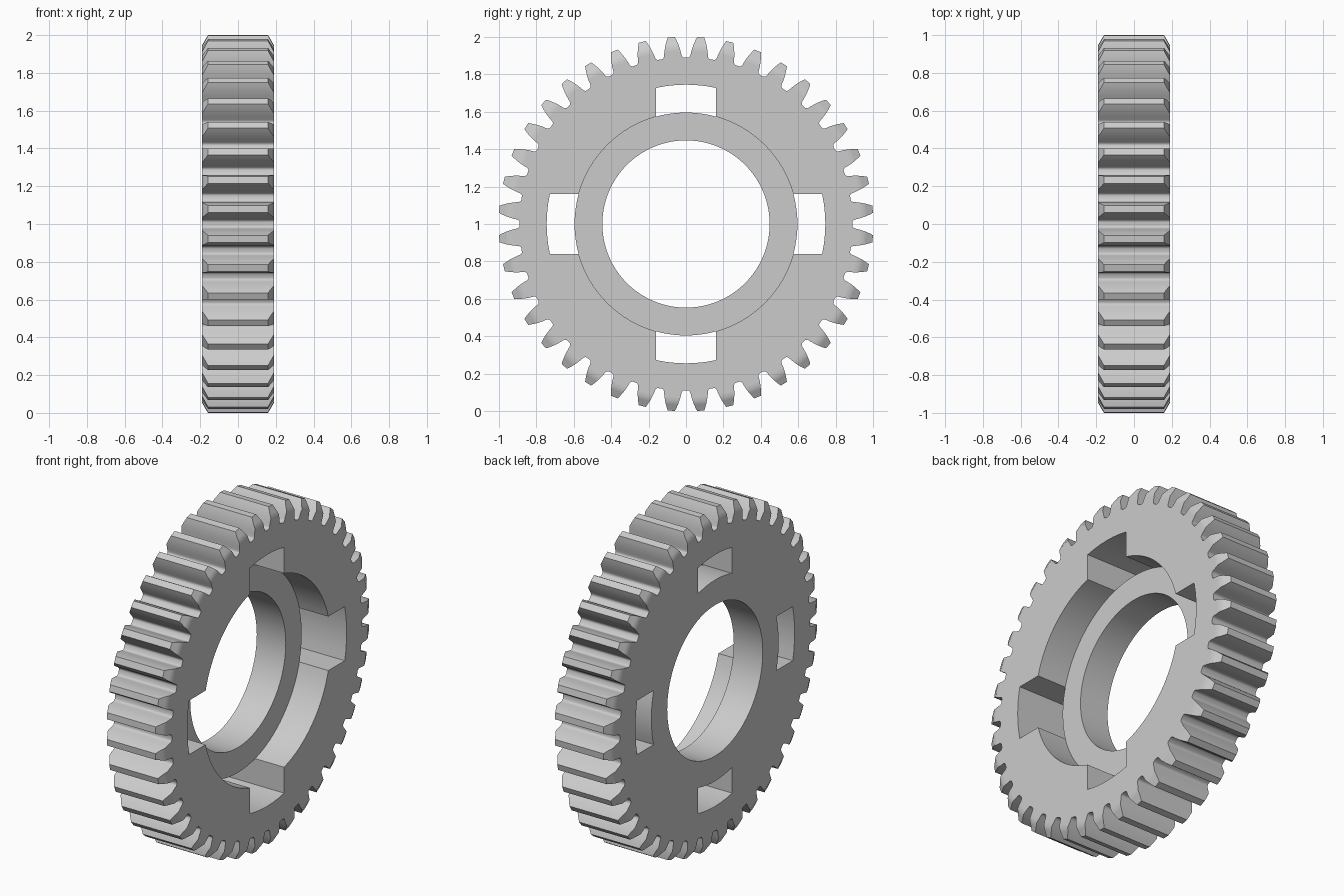
import bpy, bmesh, math

if "Cube" in bpy.data.objects:
    bpy.data.objects.remove(bpy.data.objects["Cube"])

TEETH = 40
HALF = 0.19                       # half thickness
BORE, RECESS, SLOT_R, SLOT_W = 0.447, 0.596, 0.745, 0.16
# tooth flank and root fillet: (radius, half angle)
FLANK = [(1.0015, .019), (.985, .0265), (.968, .0335), (.948, .0405), (.925, .047), (.905, .0515)]
FILLET = [(.897, .0545), (.892, .060), (.890, .067)]

bm = bmesh.new()
cache = {}


def vert(x, p):
    """Vertex at axial position x and polar point p = (radius, angle from the top)."""
    y, z = p[0] * math.sin(p[1]), p[0] * math.cos(p[1])
    key = (round(x, 5), round(y, 5), round(z, 5))
    if key not in cache:
        cache[key] = bm.verts.new((x, y, z + 1))
    return cache[key]


def strip(x0, x1, p, q):
    bm.faces.new([vert(x0, p), vert(x0, q), vert(x1, q), vert(x1, p)])


def wall(x0, x1, loop):
    for p, q in zip(loop, loop[1:] + loop[:1]):
        strip(x0, x1, p, q)


def cap(x, loops):
    """Flat face at x bounded by the first loop, with the others as holes."""
    edges = []
    for loop in loops:
        for p, q in zip(loop, loop[1:] + loop[:1]):
            a, b = vert(x, p), vert(x, q)
            edges.append(bm.edges.get((a, b)) or bm.edges.new((a, b)))
    bmesh.ops.triangle_fill(bm, edges=edges, use_beauty=True, normal=(1, 0, 0))


def arc(r, a0, a1, n):
    return [(r, a0 + (a1 - a0) * i / n) for i in range(n + 1)]


def half_width(r):
    """The tooth ends are chamfered towards the tips."""
    return HALF - max(0, r - .948) * 0.58


# teeth and root outline
outline = []
for k in range(TEETH):
    c = math.tau * (k + .5) / TEETH
    left = [(r, c - a) for r, a in FLANK]
    right = [(r, c + a) for r, a in FLANK]
    for i in range(len(FLANK) - 1):
        w0, w1 = half_width(FLANK[i][0]), half_width(FLANK[i + 1][0])
        for side in (left, right):
            bm.faces.new([vert(-w0, side[i]), vert(w0, side[i]), vert(w1, side[i + 1]), vert(-w1, side[i + 1])])
        for s in (-1, 1):
            bm.faces.new([vert(s * w0, left[i]), vert(s * w0, right[i]),
                          vert(s * w1, right[i + 1]), vert(s * w1, left[i + 1])])
    w = half_width(FLANK[0][0])
    strip(-w, w, left[0], right[0])
    outline += [(r, c - a) for r, a in reversed(FILLET)] + [left[-1], right[-1]]
    outline += [(r, c + a) for r, a in FILLET]

# valleys between teeth (the tooth base itself stays open)
n = len(FILLET)
per = 2 * n + 2
for i, p in enumerate(outline):
    if i % per != n:
        strip(-HALF, HALF, p, outline[(i + 1) % len(outline)])

# four slots, and the stepped recess that joins them on one side
a_in, a_out = math.asin(SLOT_W / RECESS), math.asin(SLOT_W / SLOT_R)
keyway, ring, slots = [], [], []
for k in range(4):
    c = k * math.pi / 2
    outer = arc(SLOT_R, c - a_out, c + a_out, 6)
    inner = arc(RECESS, c - a_in, c + a_in, 8)
    between = arc(RECESS, c + a_in, c + math.pi / 2 - a_in, 16)
    keyway += [inner[0]] + outer + between[:-1]
    ring += inner[:-1] + between[:-1]
    slot = [inner[0]] + outer + inner[:0:-1]
    slots.append(slot)
    wall(-HALF, 0, slot)
bore = arc(BORE, 0, math.tau, 96)[:-1]
wall(0, HALF, keyway)
wall(-HALF, 0, bore)
cap(HALF, [outline, keyway])
cap(0, [ring, bore])
cap(-HALF, [outline, bore] + slots)

bmesh.ops.recalc_face_normals(bm, faces=bm.faces)
mesh = bpy.data.meshes.new("gear_wheel")
bm.to_mesh(mesh)
bm.free()
gear = bpy.data.objects.new("gear_wheel", mesh)
bpy.context.collection.objects.link(gear)

# plain grey finish
grey = bpy.data.materials.new("plain grey")
grey.diffuse_color = (0.6, 0.6, 0.6, 1)
grey.use_nodes = True
grey.node_tree.nodes["Principled BSDF"].inputs["Base Color"].default_value = grey.diffuse_color
mesh.materials.append(grey)
bpy.context.view_layer.objects.active = gear
gear.select_set(True)
bpy.ops.object.shade_smooth_by_angle(angle=math.radians(36))
